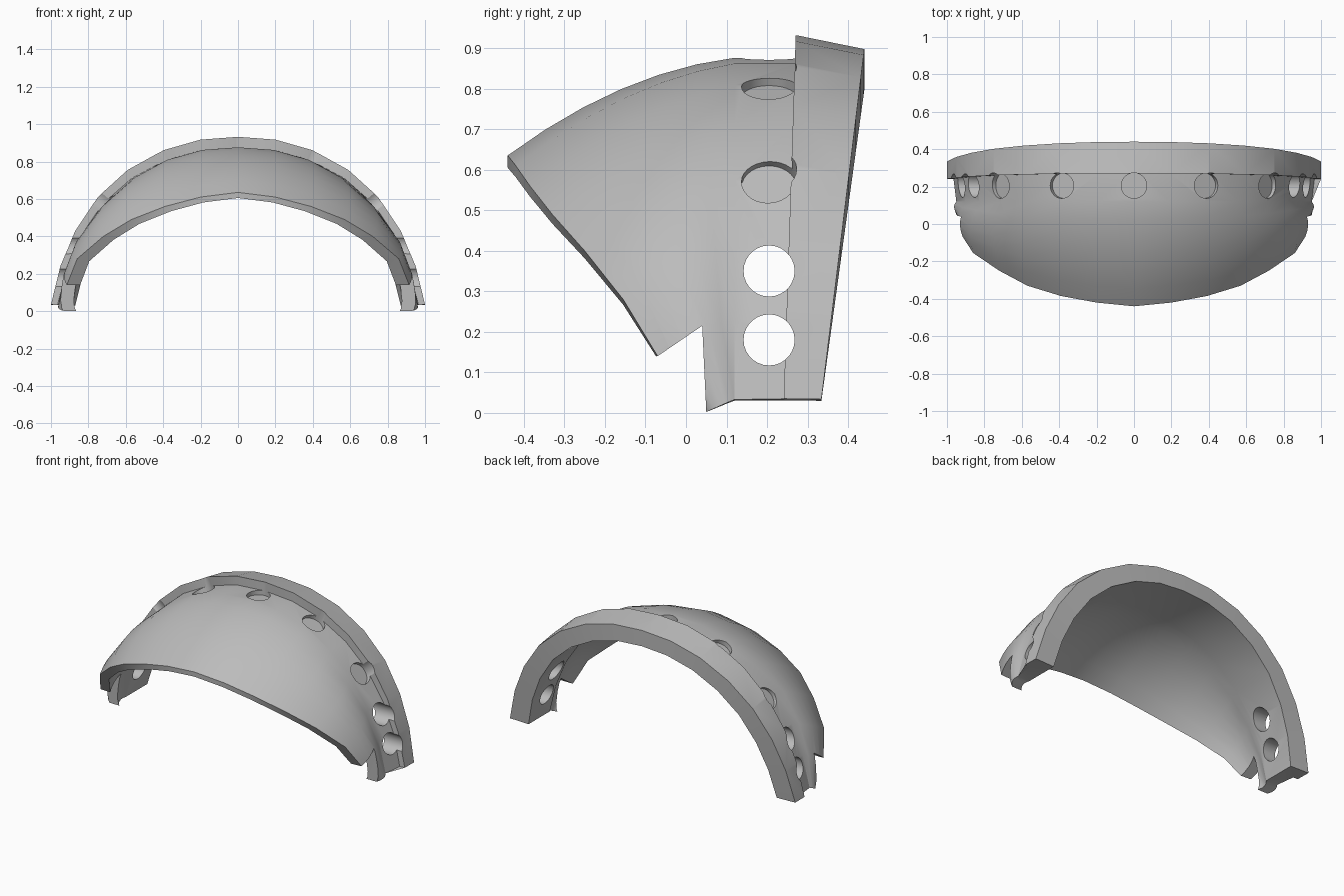
import bpy, bmesh
from mathutils import Vector

if "Cube" in bpy.data.objects:
    bpy.data.objects.remove(bpy.data.objects["Cube"])

grey = bpy.data.materials.new("plain grey")
grey.use_nodes = True
grey.diffuse_color = (0.5, 0.5, 0.5, 1)
grey.node_tree.nodes["Principled BSDF"].inputs["Base Color"].default_value = grey.diffuse_color

# Half arches from the crown down to the left end
RIM = [(0, .932), (.2, .917), (.4, .86), (.59, .755), (.75, .61), (.87, .43), (.95, .24), (1, .035)]
LIP = [(0, -.44, .635), (.2, -.42, .61), (.39, -.385, .56), (.57, -.33, .49),
       (.72, -.25, .4), (.86, -.155, .28), (.915, -.07, .14), (.93, .045, 0)]
ROWS = 6


def shell_row(front, back, z):
    """Bulged run of points from the front lip to the groove."""
    pts = []
    for k in range(ROWS + 1):
        s = k / ROWS
        p = front.lerp(back, s)
        out = Vector((p.x, 0, p.z)).normalized()
        pts.append(p + out * (0.08 + 0.1 * z) * s * (1 - s))
    return pts


def section(rim, lip):
    """Closed cross-section: outer shell, groove, raised rim, inner wall."""
    x, z = rim
    f = Vector(lip)
    groove = Vector((x * .95, .12, z * .94))
    foot = Vector((x * .965, .24 + .033 * z, z * .94))
    top = Vector((x, .24 + .033 * z, z))
    back = Vector((x, .33 + .118 * z, z * .963))
    back_in = Vector((x * .87, .33 + .118 * z, z * .855))
    groove_in = Vector((x * .87, .12, z * .865))
    f_in = Vector((f.x * .925, f.y, f.z * .953))
    inner = shell_row(f_in, groove_in, z)
    return shell_row(f, groove, z) + [foot, top, back, back_in] + inner[::-1]


def new_object(name, bm):
    bmesh.ops.recalc_face_normals(bm, faces=bm.faces[:])
    mesh = bpy.data.meshes.new(name)
    bm.to_mesh(mesh)
    bm.free()
    ob = bpy.data.objects.new(name, mesh)
    bpy.context.collection.objects.link(ob)
    return ob


# Arched shell lofted through the sections
half = [section(r, l) for r, l in zip(RIM, LIP)]
mirrored = [[Vector((-p.x, p.y, p.z)) for p in s] for s in half[:0:-1]]
bm = bmesh.new()
rings = [[bm.verts.new(p) for p in s] for s in mirrored + half]
n = len(rings[0])
for a, b in zip(rings, rings[1:]):
    for i in range(n):
        j = (i + 1) % n
        bm.faces.new((a[i], a[j], b[j], b[i]))
for end in (rings[0], rings[-1]):
    bm.faces.new(end)
    bmesh.ops.triangulate(bm, faces=[bm.faces[:][-1]])
shell = new_object("arched_visor", bm)
shell.data.materials.append(grey)


def cut(cutter):
    cutter.hide_render = True
    mod = shell.modifiers.new("cut", "BOOLEAN")
    mod.operation = "DIFFERENCE"
    mod.solver = "EXACT"
    mod.object = cutter
    bpy.context.view_layer.objects.active = shell
    bpy.ops.object.modifier_apply(modifier=mod.name)
    bpy.data.objects.remove(cutter)


def cut_hole(centre, axis, radius, depth):
    bm = bmesh.new()
    bmesh.ops.create_cone(bm, cap_ends=True, segments=28, radius1=radius, radius2=radius, depth=depth)
    ob = new_object("hole_cutter", bm)
    ob.rotation_mode = "QUATERNION"
    ob.rotation_quaternion = Vector((0, 0, 1)).rotation_difference(axis)
    ob.location = centre
    bpy.context.view_layer.update()
    cut(ob)


# Notch in front of each end tab
bm = bmesh.new()
outline = [(-.3, -.1), (.05, -.1), (.05, .003), (.04, .215), (-.07, .14), (-.3, .12)]
face = bm.faces.new([bm.verts.new((-1.5, y, z)) for y, z in outline])
ext = bmesh.ops.extrude_face_region(bm, geom=[face])
bmesh.ops.translate(bm, vec=(3, 0, 0), verts=[v for v in ext["geom"] if isinstance(v, bmesh.types.BMVert)])
cut(new_object("notch_cutter", bm))

# Blind sockets around the crown
for x, z in [(0, .875), (.388, .805), (.72, .575)]:
    for side in ((1, -1) if x else (1,)):
        p = Vector((x * side, 0, z))
        axis = p.normalized()
        cut_hole(p + axis * .12 + Vector((0, .205, 0)), axis, .068, .3)

# Through holes in both end tabs
for z in (.35, .18):
    cut_hole(Vector((0, .205, z)), Vector((1, 0, 0)), .063, 3)

bpy.ops.object.select_all(action="DESELECT")
shell.select_set(True)
bpy.context.view_layer.objects.active = shell
bpy.ops.object.shade_smooth_by_angle(angle=0.45)
